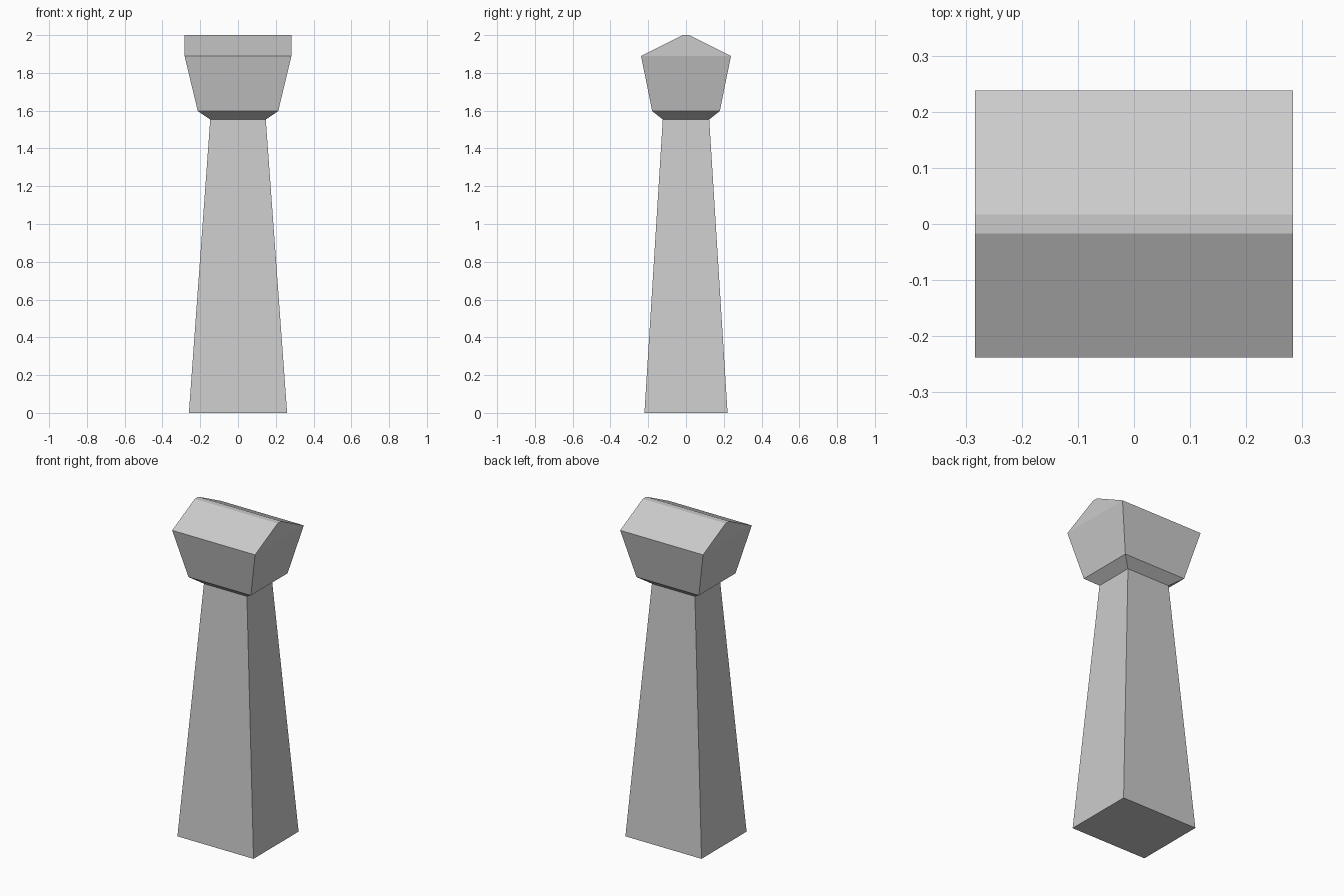
import bpy, bmesh

if "Cube" in bpy.data.objects:
    bpy.data.objects.remove(bpy.data.objects["Cube"])


def loft(name, rings, cap_bottom, cap_top):
    """Stack of rectangular rings (half x, half y, z) joined by flat faces."""
    bm = bmesh.new()
    corners = ((-1, -1), (1, -1), (1, 1), (-1, 1))
    loops = [[bm.verts.new((sx * hx, sy * hy, z)) for sx, sy in corners]
             for hx, hy, z in rings]
    for low, high in zip(loops, loops[1:]):
        for i in range(4):
            j = (i + 1) % 4
            bm.faces.new((low[i], low[j], high[j], high[i]))
    if cap_bottom:
        bm.faces.new(loops[0][::-1])
    if cap_top:
        bm.faces.new(loops[-1])
    mesh = bpy.data.meshes.new(name)
    bm.to_mesh(mesh)
    bm.free()
    obj = bpy.data.objects.new(name, mesh)
    bpy.context.collection.objects.link(obj)
    return obj


# Tapered shaft, open where it meets the head
loft("shaft", [(0.26, 0.22, 0.0), (0.147, 0.123, 1.553)], True, False)

# Flared head: undercut collar, widening block, gabled roof with a narrow flat ridge
loft("head", [(0.147, 0.123, 1.553),
              (0.213, 0.179, 1.598),
              (0.283, 0.238, 1.89),
              (0.283, 0.017, 2.0)], False, True)
